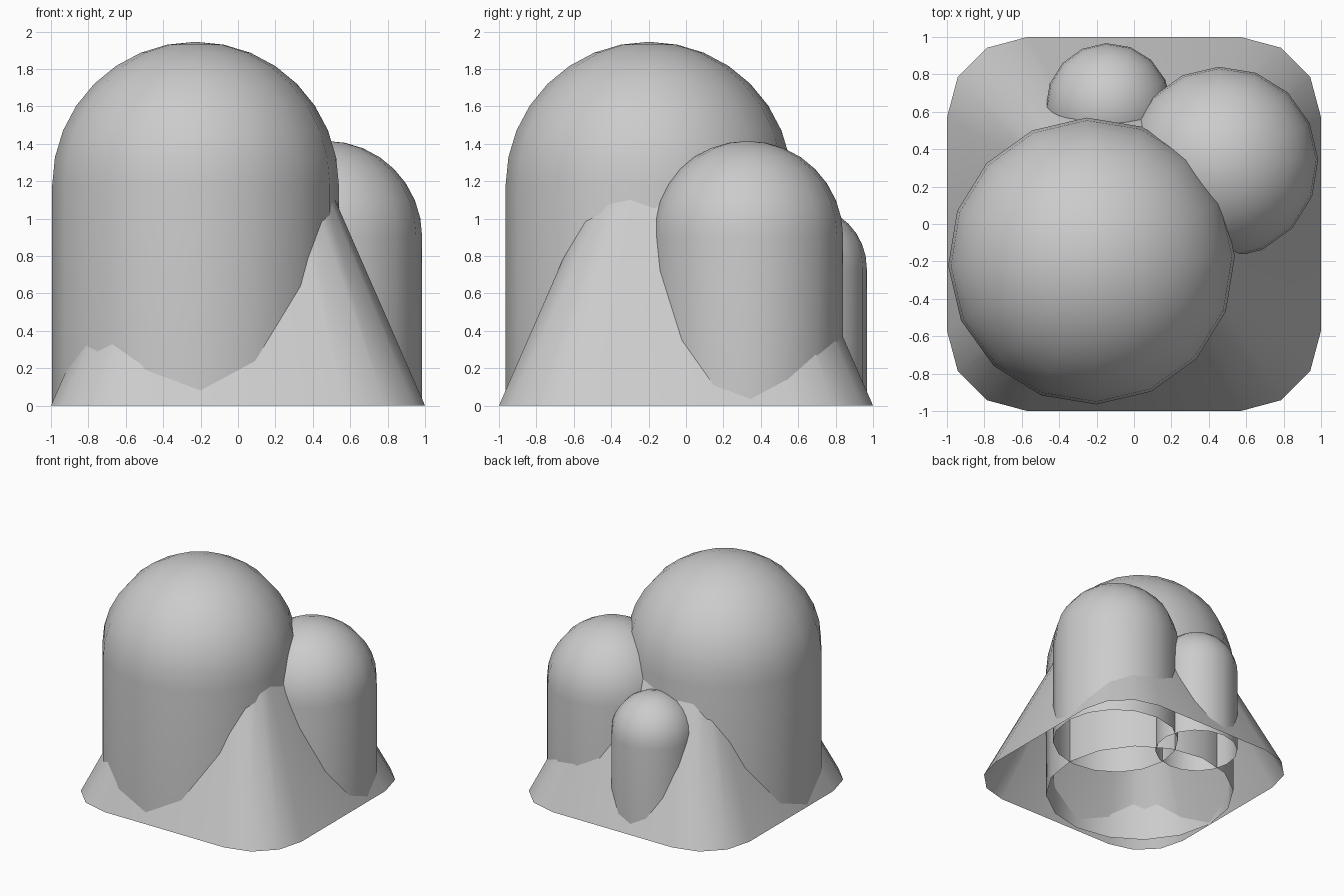
import bpy, bmesh
from math import sin, cos, pi, radians

if "Cube" in bpy.data.objects:
    bpy.data.objects.remove(bpy.data.objects["Cube"])


def make_object(name, rings, tip=None, cap=False, angle=60):
    """Loft equal-length rings upward, closing the top with a tip or a cap."""
    bm = bmesh.new()
    rows = [[bm.verts.new(p) for p in ring] for ring in rings]
    n = len(rows[0])
    for low, high in zip(rows, rows[1:]):
        for i in range(n):
            j = (i + 1) % n
            bm.faces.new((low[i], low[j], high[j], high[i]))
    top = rows[-1]
    if tip:
        t = bm.verts.new(tip)
        for i in range(n):
            bm.faces.new((top[i], top[(i + 1) % n], t))
    if cap:
        bm.faces.new(top)
    mesh = bpy.data.meshes.new(name)
    bm.to_mesh(mesh)
    bm.free()
    obj = bpy.data.objects.new(name, mesh)
    bpy.context.collection.objects.link(obj)
    bpy.ops.object.select_all(action='DESELECT')
    obj.select_set(True)
    bpy.context.view_layer.objects.active = obj
    bpy.ops.object.shade_smooth_by_angle(angle=radians(angle))
    return obj


def domed_column(name, x, y, r, spring, sides=16, steps=8, turn=radians(2)):
    """Open-bottomed round column with a hemispherical top."""
    def ring(rad, z):
        return [(x + rad * cos(turn + 2 * pi * i / sides),
                 y + rad * sin(turn + 2 * pi * i / sides), z) for i in range(sides)]
    rings = [ring(r, 0)]
    for k in range(steps):
        a = pi / 2 * k / steps
        rings.append(ring(r * cos(a), spring + r * sin(a)))
    return make_object(name, rings, tip=(x, y, spring + r))


# Sloped base: rounded square narrowing upward, open underneath
def rounded_square(half, z, radius=0.43, segments=3):
    c = 1 - radius
    pts = []
    for q, (sx, sy) in enumerate([(1, 1), (-1, 1), (-1, -1), (1, -1)]):
        for k in range(segments + 1):
            a = pi / 2 * (q + k / segments)
            pts.append((half * (sx * c + radius * cos(a)),
                        half * (sy * c + radius * sin(a)), z))
    return pts


make_object("sloped_base", [rounded_square(1, 0), rounded_square(0.454, 1.25)],
            cap=True, angle=40)

# Three domed columns
domed_column("large_column", -0.227, -0.198, 0.767, 1.178)
domed_column("medium_column", 0.472, 0.328, 0.513, 0.902)
domed_column("small_column", -0.137, 0.632, 0.335, 0.735)
